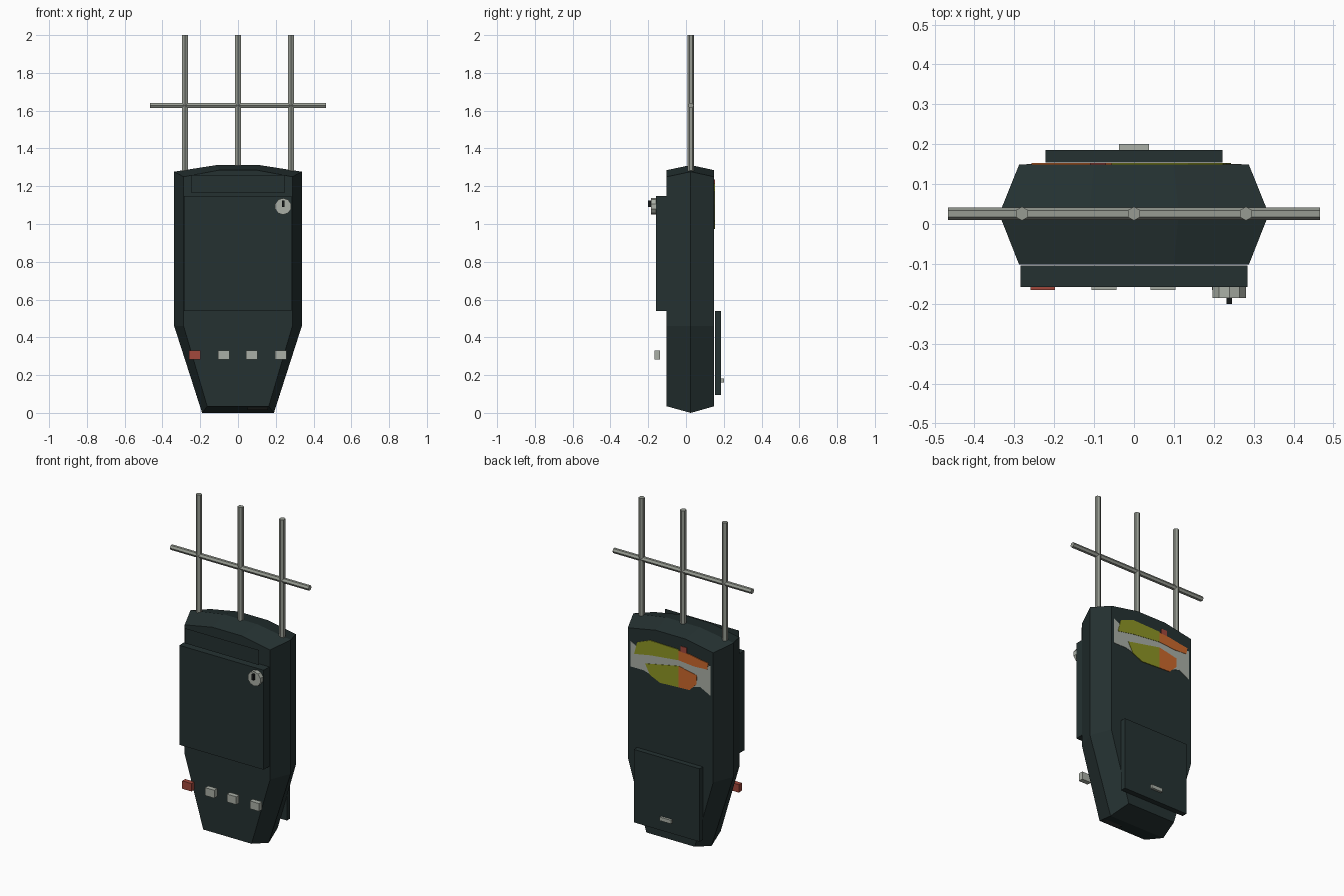
import bpy, bmesh, math
from mathutils import Matrix

if "Cube" in bpy.data.objects:
    bpy.data.objects.remove(bpy.data.objects["Cube"])


def material(name, rgb):
    m = bpy.data.materials.new(name)
    m.diffuse_color = (*rgb, 1)
    m.use_nodes = True
    m.node_tree.nodes["Principled BSDF"].inputs["Base Color"].default_value = m.diffuse_color
    return m


CASE = material("dark teal casing", (0.018, 0.031, 0.031))
LIGHT = material("light grey", (0.40, 0.43, 0.38))
METAL = material("rod grey", (0.31, 0.33, 0.29))
RED = material("red", (0.36, 0.065, 0.045))
OLIVE = material("olive yellow", (0.27, 0.30, 0.018))
ORANGE = material("orange", (0.60, 0.14, 0.025))
BLACK = material("near black", (0.008, 0.010, 0.010))
GREY = material("dark grey", (0.05, 0.055, 0.05))


def finish(name, bm, mat, recalc=True):
    if recalc:
        bmesh.ops.recalc_face_normals(bm, faces=bm.faces)
    me = bpy.data.meshes.new(name)
    bm.to_mesh(me)
    bm.free()
    me.materials.append(mat)
    ob = bpy.data.objects.new(name, me)
    bpy.context.collection.objects.link(ob)
    return ob


def box(name, mat, x, y, z):
    bm = bmesh.new()
    bmesh.ops.create_cube(bm, size=1)
    for v in bm.verts:
        v.co = [lo + (c + 0.5) * (hi - lo) for c, (lo, hi) in zip(v.co, (x, y, z))]
    return finish(name, bm, mat)


def cylinder(name, mat, centre, radius, length, sides, axis="Z"):
    bm = bmesh.new()
    bmesh.ops.create_cone(bm, cap_ends=True, segments=sides, radius1=radius,
                          radius2=radius, depth=length)
    rot = {"Z": Matrix(), "X": Matrix.Rotation(math.pi / 2, 4, "Y"),
           "Y": Matrix.Rotation(math.pi / 2, 4, "X")}[axis]
    bmesh.ops.transform(bm, matrix=Matrix.Translation(centre) @ rot, verts=bm.verts)
    return finish(name, bm, mat)


def back_patch(name, mat, pts, top):
    """Thin painted plate on the back face, outline in x, z."""
    bm = bmesh.new()
    f = bm.faces.new([bm.verts.new((x, 0.149, z)) for x, z in pts])
    ext = bmesh.ops.extrude_face_region(bm, geom=[f])
    for v in ext["geom"]:
        if isinstance(v, bmesh.types.BMVert):
            v.co.y = top
    return finish(name, bm, mat)


# Casing: wide middle outline, narrower front and back outlines
def outline(half):
    return half + [(-x, z) for x, z in reversed(half)]


wide = outline([(0.19, 0.0), (0.338, 0.46), (0.338, 1.277), (0.112, 1.312)])
narrow = outline([(0.163, 0.035), (0.288, 0.46), (0.288, 1.25), (0.10, 1.285)])
bm = bmesh.new()
rings = [[bm.verts.new((x, y, z)) for x, z in prof]
         for y, prof in ((-0.102, narrow), (0.025, wide), (0.149, narrow))]
for a, b in zip(rings, rings[1:]):
    for i in range(len(a)):
        j = (i + 1) % len(a)
        bm.faces.new((a[i], a[j], b[j], b[i]))
bm.faces.new(rings[0])
bm.faces.new(rings[2])
finish("casing", bm, CASE)

# Raised panels front and back
box("front_panel", CASE, (-0.285, 0.284), (-0.158, -0.104), (0.54, 1.147))
box("battery_cover", CASE, (-0.222, 0.222), (0.154, 0.186), (0.095, 0.54))
box("cover_latch", LIGHT, (-0.038, 0.038), (0.186, 0.20), (0.16, 0.182))

# Thin label plate standing in front of the casing
bm = bmesh.new()
bm.faces.new([bm.verts.new((x, -0.155, z)) for x, z in
              ((-0.25, 1.168), (0.25, 1.168), (0.25, 1.26), (-0.25, 1.26))])
finish("label_plate", bm, CASE, False)

# Dial with pointer
cylinder("dial", LIGHT, (0.239, -0.172, 1.093), 0.044, 0.028, 10, "Y")
box("dial_pointer", BLACK, (0.232, 0.246), (-0.20, -0.18), (1.09, 1.125))

# Row of buttons
for i, x in enumerate((-0.229, -0.075, 0.073, 0.227)):
    box(f"button_{i + 1}", LIGHT if i else RED, (x - 0.031, x + 0.031),
        (-0.166, -0.137), (0.282, 0.33))

# Aerial rods and crossbar
for i, x in enumerate((-0.281, 0, 0.281)):
    cylinder(f"aerial_rod_{i + 1}", METAL, (x, 0.026, 1.625), 0.0175, 0.75, 6)
cylinder("aerial_crossbar", METAL, (0, 0.026, 1.627), 0.0157, 0.934, 6, "X")

# Socket plate under the front edge
bm = bmesh.new()
lo, hi = (-0.085, 0.028), (-0.04, 0.015)
f = [bm.verts.new((x, y, z)) for y, z, x in
     ((*lo, 0.05), (*lo, 0.16), (*hi, 0.16), (*hi, 0.05))]
bm.faces.new(f)
finish("socket_plate", bm, GREY)

# Coloured patches on the back
back_patch("patch_base", LIGHT,
           [(0.27, 1.176), (0.20, 1.14), (-0.20, 1.16), (-0.27, 1.165), (-0.27, 0.985),
            (-0.20, 1.02), (-0.13, 1.0), (-0.05, 0.99), (0.06, 0.98), (0.13, 1.005),
            (0.18, 1.02), (0.27, 1.02)], 0.151)
back_patch("patch_upper_olive", OLIVE,
           [(0.243, 1.104), (0.223, 1.18), (0.136, 1.215), (-0.057, 1.21),
            (-0.057, 1.145), (0.13, 1.125)], 0.153)
back_patch("patch_upper_orange", ORANGE,
           [(-0.057, 1.205), (-0.13, 1.2), (-0.197, 1.188), (-0.257, 1.18),
            (-0.25, 1.14), (-0.164, 1.135), (-0.057, 1.145)], 0.153)
back_patch("patch_lower_olive", OLIVE,
           [(0.169, 1.065), (-0.057, 1.11), (-0.057, 0.98), (0.069, 0.974),
            (0.136, 1.004)], 0.153)
back_patch("patch_lower_orange", ORANGE,
           [(-0.057, 1.11), (-0.18, 1.085), (-0.177, 1.03), (-0.13, 0.983),
            (-0.057, 0.98)], 0.153)
back_patch("patch_red_tip", RED,
           [(-0.07, 1.2), (-0.07, 1.235), (-0.11, 1.235), (-0.11, 1.2)], 0.153)
